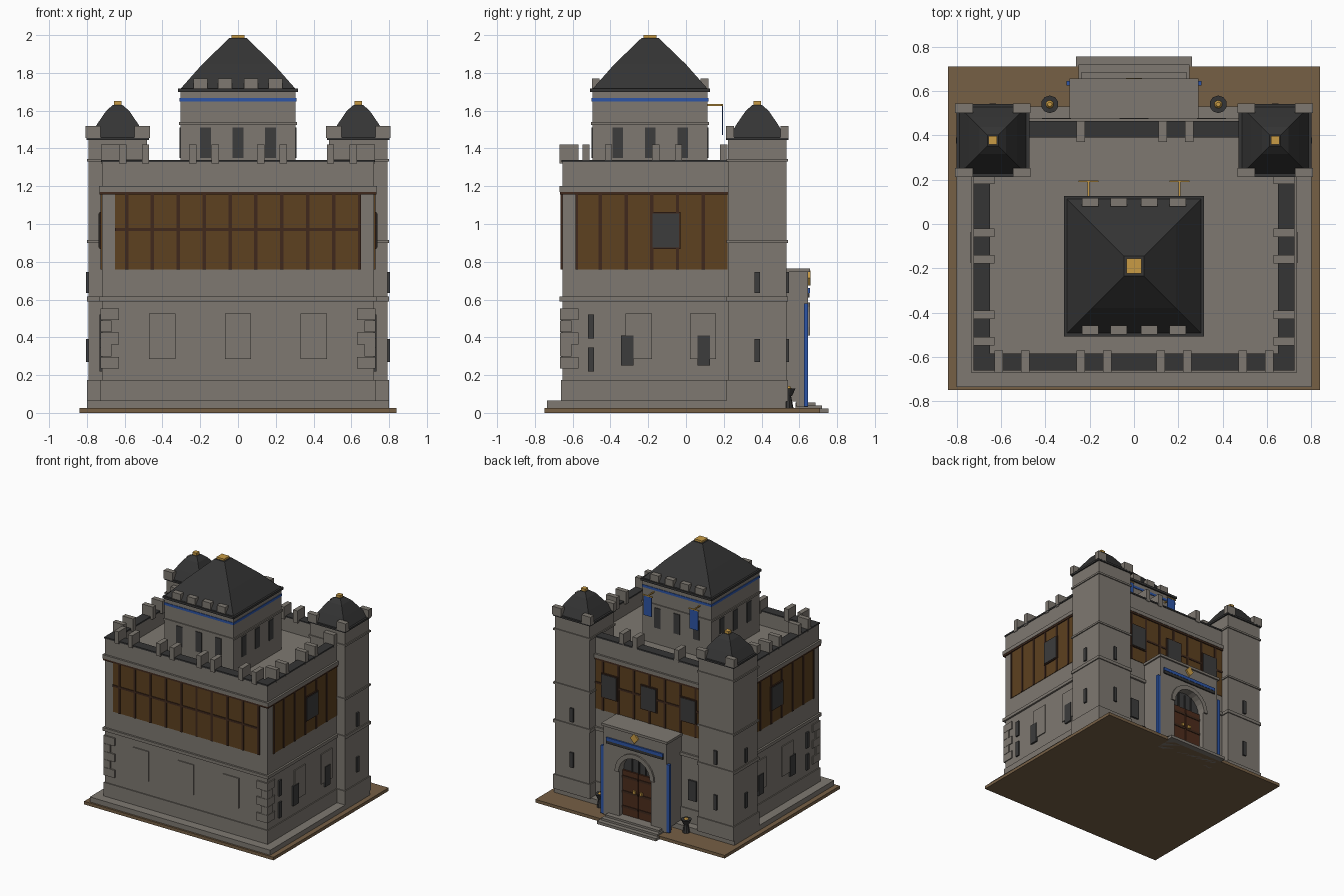
import bpy, bmesh, math

if "Cube" in bpy.data.objects:
    bpy.data.objects.remove(bpy.data.objects["Cube"], do_unlink=True)


def material(name, *rgb):
    mat = bpy.data.materials.new(name)
    mat.use_nodes = True
    mat.diffuse_color = (*rgb, 1)
    mat.node_tree.nodes["Principled BSDF"].inputs["Base Color"].default_value = (*rgb, 1)
    return mat


stone = material("stone", .21, .19, .165)
slate = material("slate", .035, .035, .035)
glass = material("dark window", .045, .045, .045)
plaster = material("ochre panel", .11, .052, .014)
beam = material("dark beam", .05, .022, .012)
earth = material("earth", .18, .115, .06)
oak = material("door wood", .075, .026, .012)
blue = material("blue cloth", .026, .09, .38)
gold = material("gold", .58, .33, .06)


def finish(name, bm, mat):
    bmesh.ops.recalc_face_normals(bm, faces=bm.faces)
    mesh = bpy.data.meshes.new(name)
    bm.to_mesh(mesh)
    bm.free()
    mesh.materials.append(mat)
    obj = bpy.data.objects.new(name, mesh)
    bpy.context.collection.objects.link(obj)
    return obj


def boxes(name, mat, spans, mirror=False):
    """One object made of boxes, each given as x, y and z spans."""
    bm = bmesh.new()
    if mirror:
        spans = spans + [((-x[1], -x[0]), y, z) for x, y, z in spans]
    for span in spans:
        corners = bmesh.ops.create_cube(bm, size=1)["verts"]
        for v in corners:
            v.co = [a + (c + .5) * (b - a) for c, (a, b) in zip(v.co, span)]
    return finish(name, bm, mat)


def about(centre, half):
    return (centre - half, centre + half)


def tiered(name, mat, x, y, levels):
    """Square tapering roof through (height, half width) levels."""
    bm = bmesh.new()
    rings = [[bm.verts.new((x + i * h, y + j * h, z))
              for i, j in ((-1, -1), (1, -1), (1, 1), (-1, 1))] for z, h in levels]
    for low, high in zip(rings, rings[1:]):
        for k in range(4):
            n = (k + 1) % 4
            bm.faces.new((low[k], low[n], high[n], high[k]))
    bm.faces.new(rings[0])
    bm.faces.new(rings[-1])
    return finish(name, bm, mat)


def slab(name, mat, outline, y, depth):
    """Extrude an x-z outline toward the back."""
    bm = bmesh.new()
    face = bm.faces.new([bm.verts.new((px, y, pz)) for px, pz in outline])
    new = bmesh.ops.extrude_face_region(bm, geom=[face])["geom"]
    bmesh.ops.translate(bm, vec=(0, depth, 0),
                        verts=[v for v in new if isinstance(v, bmesh.types.BMVert)])
    return finish(name, bm, mat)


def arc(radius, height):
    return [(radius * math.cos(math.pi * k / 12), height + radius * math.sin(math.pi * k / 12))
            for k in range(13)]


W, FRONT, BACK = .72, -.655, .46
TIMBER, TIMBER_TOP, ROOF, COPING = .76, 1.17, 1.22, 1.34
width = (-W, W)
depth = (FRONT, BACK)

# Ground and plinth
boxes("ground_slab", earth, [((-.84, .84), (-.75, .71), (0, .025))])
boxes("plinth", stone, [((-.8, .8), (-.735, .53), (.025, .065))])

# Main body with mouldings
boxes("main_body", stone, [(width, depth, (.06, ROOF))])
for name, low, high, out in (("base_course", .06, .175, .008), ("middle_moulding", .59, .615, .015),
                             ("upper_moulding", TIMBER_TOP, 1.2, .015)):
    boxes(name, stone, [(about(0, W + out), (FRONT - out, BACK + out), (low, high))])
boxes("moulding_shadow_beam", beam, [(about(0, W + .012), (FRONT - .012, BACK + .012), (1.155, TIMBER_TOP))])

# Parapet, dark coping and merlons
T = .07
for name, mat, low, high, out in (("parapet", stone, ROOF - .02, COPING - .01, 0),
                                  ("coping", slate, COPING - .012, COPING, .005)):
    boxes(name, mat, [(about(0, W + out), (FRONT - out, FRONT + T), (low, high)),
                      (about(0, W + out), (BACK - T, BACK + out), (low, high))])
    boxes(name + "_sides", mat, [((W - T, W + out), (FRONT + T, BACK - T), (low, high))], True)
crown = (COPING - .02, 1.42)
boxes("front_merlons", stone,
      [(about(x, .019), (FRONT - .015, FRONT + .085), crown) for x in (.12, .24, .49, .61)], True)
boxes("side_merlons", stone,
      [((W - .09, W + .005), about(y, .019), crown) for y in (-.53, -.41, -.16, -.04, .2)], True)
boxes("back_merlons", stone,
      [(about(x, .019), (BACK - .09, BACK + .005), crown) for x in (-.24, .13, .25)])

# Half-timbered storey
band = (TIMBER, 1.155)
boxes("front_panels", plaster, [((-.65, .64), (FRONT - .004, FRONT), band)])
boxes("front_beams", beam,
      [(about(-.59 + .137 * i, .009), (FRONT - .009, FRONT), band) for i in range(10)]
      + [((-.65, .64), (FRONT - .009, FRONT), about(.97, .008))])
boxes("side_panels", plaster, [((W, W + .004), (-.585, .22), band)], True)
boxes("side_beams", beam,
      [((W, W + .009), about(-.453 + .136 * i, .009), band) for i in range(5)]
      + [((W, W + .009), (-.585, -.573), band)], True)
boxes("back_panels", plaster, [((-.48, .48), (BACK, BACK + .004), band)])
boxes("back_beams", beam,
      [(about(.137 * i, .009), (BACK, BACK + .009), band) for i in range(-3, 4)]
      + [((-.48, .48), (BACK, BACK + .009), about(.97, .008))])
for name, mat, grow, out in (("window_frames", beam, .008, .014), ("window_panes", glass, 0, .018)):
    tall = (.875 - grow, 1.055 + grow)
    boxes("side_" + name, mat, [((W, W + out), about(-.107, .07 + grow), tall)], True)
    boxes("back_" + name, mat,
          [(about(x, .065 + grow), (BACK, BACK + out), tall) for x in (-.35, 0, .35)])

# Lower storey blind panels, windows and quoins
blind = (.285, .525)
boxes("front_blind_panels", stone,
      [(about(x, .07), (FRONT - .008, FRONT), blind) for x in (-.4, 0, .4)])
boxes("side_blind_panels", stone, [((W, W + .008), about(y, .07), blind) for y in (-.25, .09)], True)
boxes("side_windows", glass, [((W, W + .014), about(y, .033), (.25, .41)) for y in (-.31, .093)], True)
boxes("side_slits", glass,
      [((W, W + .012), about(-.503, .016), (z, z + .125)) for z in (.22, .395)], True)
boxes("back_windows", glass, [((.35, .42), (BACK, BACK + .014), (.25, .41))], True)
boxes("quoins", stone,
      [((W - (.09 if i % 2 == 0 else .05), W + .008),
        (FRONT - .012, FRONT + (.085 if i % 2 == 0 else .05)), (.235 + .064 * i, .297 + .064 * i))
       for i in range(5)], True)

# Rear corner towers
CX, CY, R = .637, .377, .155
boxes("tower_shafts", stone, [(about(CX, R), about(CY, R), (.06, 1.45))], True)
boxes("tower_bands", stone,
      [(about(CX, R + .008), about(CY, R + .008), span)
       for span in ((.06, .175), (.59, .615), (.9, .915), (1.33, 1.345))], True)
boxes("tower_eaves", slate, [(about(CX, R + .01), about(CY, R + .01), (1.445, 1.46))], True)
boxes("tower_merlons", stone,
      [(about(CX + i * .13, .04), about(CY + j * .145, .021), (1.455, 1.52))
       for i in (-1, 1) for j in (-1, 1)], True)
boxes("tower_side_slits", glass,
      [((CX + R, CX + R + .012), about(CY, .014), span) for span in ((.27, .39), (.635, .745))], True)
boxes("tower_back_slits", glass,
      [(about(CX, .014), (CY + R, CY + R + .012), span) for span in ((.27, .39), (.635, .745))], True)
for side, x in (("right", -CX), ("left", CX)):
    tiered(side + "_tower_roof", slate, x, CY, [(1.46, .15), (1.53, .108), (1.6, .06), (1.63, .025)])
    boxes(side + "_tower_finial", gold, [(about(x, .019), about(CY, .019), (1.625, 1.65))])

# Central keep
KY, K = -.19, .305
boxes("keep_body", stone, [(about(0, K), about(KY, K), (ROOF - .01, 1.71))])
for name, mat, low, high, out in (("keep_moulding", stone, 1.525, 1.54, .008),
                                  ("keep_blue_band", blue, 1.648, 1.667, .004),
                                  ("keep_eave", slate, 1.7, 1.718, .012)):
    boxes(name, mat, [(about(0, K + out), about(KY, K + out), (low, high))])
for name, swap in (("front_back", False), ("side", True)):
    spans = []
    for c in (-.172, 0, .172):
        a, b = about(c, .028), about(0, K + .005)
        x, y = (b, a) if swap else (a, b)
        spans.append((x, (y[0] + KY, y[1] + KY), (1.35, 1.51)))
    boxes("keep_" + name + "_windows", glass, spans)
boxes("keep_merlons", stone,
      [(about(x, .037), about(KY + j * .288, .02), (1.715, 1.77))
       for x in (.068, .198) for j in (-1, 1)], True)
tiered("keep_roof", slate, 0, KY, [(1.715, .305), (1.845, .19), (1.985, .045)])
boxes("keep_finial", gold, [(about(0, .034), about(KY, .034), (1.98, 2))])

# Hanging banners behind the keep
boxes("banner_rods", gold, [(about(.205, .004), (.11, .195), about(1.63, .004)),
                            (about(.205, .045), about(.193, .004), about(1.63, .004))], True)
boxes("banners", blue, [(about(.205, .037), about(.193, .003), (1.47, 1.625))], True)

# Entrance porch with arched doorway
P, FACE, SPRING, OPEN = .28, .645, .41, .14
boxes("porch_body", stone, [((-P, P), (BACK, .585), (.06, .75))])
slab("porch_front", stone, [(P, .03), (P, .75), (-P, .75), (-P, .03), (-OPEN, .03)]
     + arc(OPEN, SPRING)[::-1] + [(OPEN, .03)], .585, FACE - .585)
boxes("porch_cap", stone, [(about(0, P + .012), (BACK, FACE + .012), (.745, .765))])
slab("arch_trim", stone, arc(OPEN + .035, SPRING) + arc(OPEN, SPRING)[::-1], FACE, .012)
slab("fanlight", glass, arc(OPEN, SPRING), .585, .006)
boxes("fanlight_bars", slate, [(about(x, .005), (.59, .6), (SPRING, .53)) for x in (-.06, 0, .06)])
boxes("door_leaves", oak, [((.004, OPEN), (.585, .605), (.05, SPRING))], True)
boxes("door_straps", beam,
      [((.004, OPEN), (.6, .61), about(z, .009)) for z in (.12, .24, .36)], True)
boxes("door_knobs", gold, [(about(.03, .01), (.6, .62), about(.26, .012))], True)
boxes("porch_side_strips", blue, [((P, P + .025), about(.635, .011), (.035, .58))], True)
boxes("lintel_blue", blue, [((-.25, .25), (FACE, FACE + .012), (.635, .66))])
boxes("lintel_dark", slate, [((-.25, .25), (FACE, FACE + .01), (.612, .635))])
slab("gold_ornament", gold, [(-.035, .715), (0, .675), (.035, .715), (0, .755)], FACE, .014)

# Steps
boxes("entrance_steps", stone, [(about(0, .262 - .012 * i), (.58, .755 - .035 * i), (0, .022 + .016 * i))
                                for i in range(3)])

# Braziers beside the porch
for side, x in (("right", -.38), ("left", .38)):
    for name, mat, low, high, r1, r2 in (("brazier_stem", slate, .02, .1, .03, .014),
                                         ("brazier_bowl", slate, .09, .13, .022, .04),
                                         ("brazier_embers", gold, .13, .142, .018, .01)):
        bm = bmesh.new()
        bmesh.ops.create_cone(bm, cap_ends=True, segments=10, radius1=r1, radius2=r2, depth=high - low)
        bmesh.ops.translate(bm, vec=(x, .54, (low + high) / 2), verts=bm.verts)
        finish(side + "_" + name, bm, mat)
